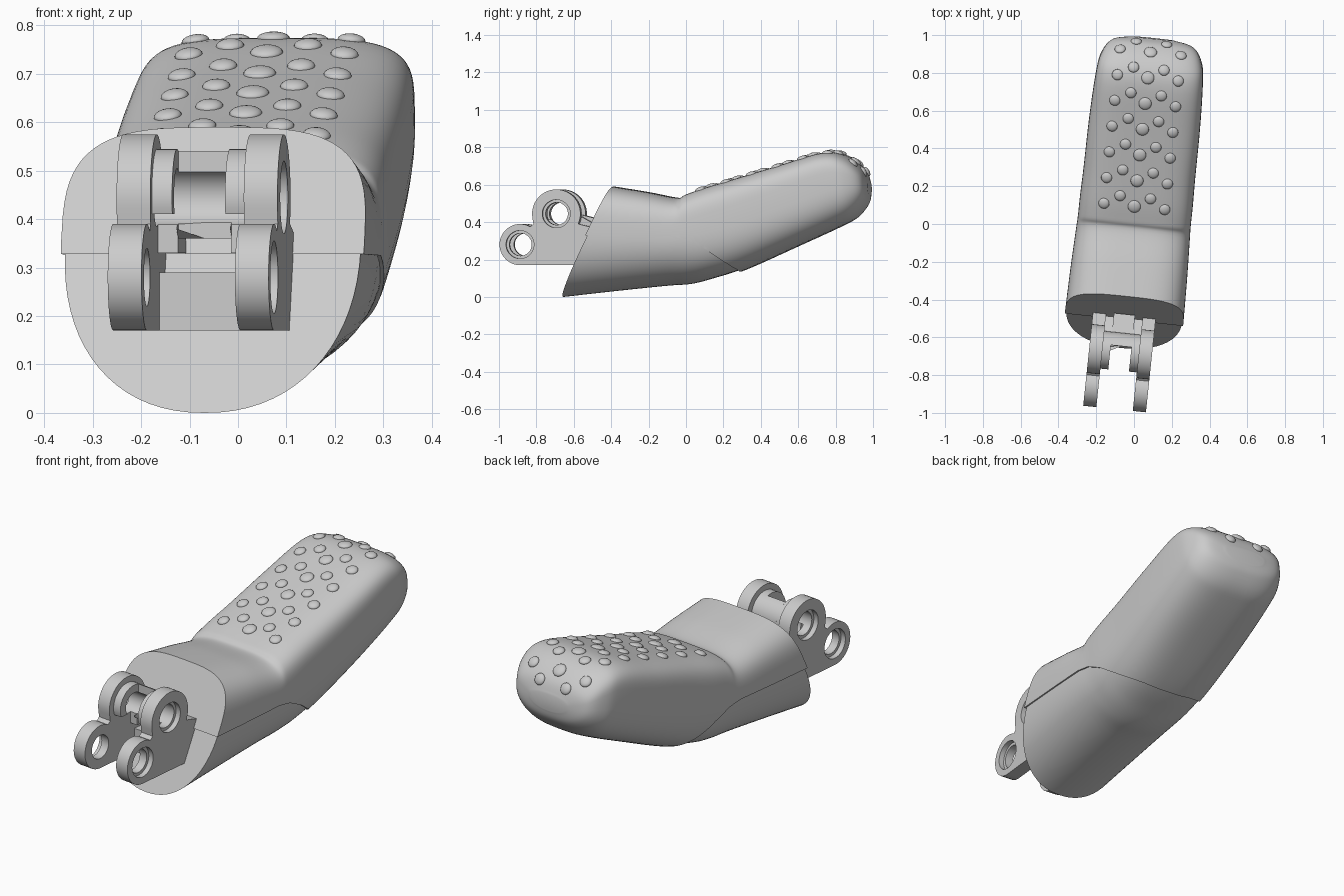
import bpy, bmesh, math
from mathutils import Matrix, Vector
from mathutils.bvhtree import BVHTree

if "Cube" in bpy.data.objects:
    bpy.data.objects.remove(bpy.data.objects["Cube"])

YAW = Matrix.Rotation(math.radians(-6), 4, 'Z')

grey = bpy.data.materials.new("plain_grey")
grey.use_nodes = True
grey.diffuse_color = (0.6, 0.6, 0.6, 1)
grey.node_tree.nodes["Principled BSDF"].inputs["Base Color"].default_value = (0.6, 0.6, 0.6, 1)


def make(name, bm):
    """Turn a bmesh in the straight frame into a yawed object."""
    bmesh.ops.recalc_face_normals(bm, faces=bm.faces[:])
    bm.transform(YAW)
    mesh = bpy.data.meshes.new(name)
    bm.to_mesh(mesh)
    bm.free()
    mesh.materials.append(grey)
    ob = bpy.data.objects.new(name, mesh)
    bpy.context.collection.objects.link(ob)
    return ob


def prism(name, profile, x0, x1):
    """Extrude a side profile of (y, z) points across x."""
    bm = bmesh.new()
    face = bm.faces.new([bm.verts.new((x0, y, z)) for y, z in profile])
    ext = bmesh.ops.extrude_face_region(bm, geom=[face])["geom"]
    bmesh.ops.translate(bm, vec=(x1 - x0, 0, 0),
                        verts=[g for g in ext if isinstance(g, bmesh.types.BMVert)])
    return make(name, bm)


def arc(c, r, a0, a1, n=24):
    return [(c[0] + r * math.cos(math.radians(a0 + (a1 - a0) * i / n)),
             c[1] + r * math.sin(math.radians(a0 + (a1 - a0) * i / n))) for i in range(n + 1)]


def disc(c, r):
    return arc(c, r, 0, 360, 48)[:-1]


def box(y0, y1, z0, z1):
    return [(y0, z0), (y1, z0), (y1, z1), (y0, z1)]


def carve(ob, cutters):
    """Cut shapes away, bake the result and drop the cutters."""
    for c in cutters:
        c.hide_render = True
        mod = ob.modifiers.new("cut", 'BOOLEAN')
        mod.operation, mod.solver, mod.object = 'DIFFERENCE', 'EXACT', c
    dg = bpy.context.evaluated_depsgraph_get()
    ob_mesh = bpy.data.meshes.new_from_object(ob.evaluated_get(dg))
    ob.modifiers.clear()
    ob.data = ob_mesh
    for c in cutters:
        bpy.data.objects.remove(c)


def smooth(ob, angle=32):
    bpy.ops.object.select_all(action='DESELECT')
    ob.select_set(True)
    bpy.context.view_layer.objects.active = ob
    bpy.ops.object.shade_smooth_by_angle(angle=math.radians(angle))


# Body stations: bottom y, bottom z, top y, top z, half width, roundness below and above
STATIONS = [
    (-.67, .0, -.385, .59, .315, 2.2, 3.4),
    (-.35, .035, -.2, .56, .31, 2.2, 3.4),
    (-.1, .06, -.04, .53, .303, 2.2, 3.5),
    (.03, .07, .01, .548, .3, 2.3, 4),
    (.15, .1, .1, .58, .3, 2.6, 4),
    (.32, .155, .25, .625, .297, 2.8, 4),
    (.6, .28, .5, .7, .295, 3, 4),
    (.83, .385, .74, .77, .285, 3, 4),
    (.92, .435, .86, .757, .267, 2.8, 3.6),
    (.975, .5, .95, .69, .215, 2.5, 3),
    (.99, .55, .985, .62, .11, 2.2, 2.5),
]


def spline(rows, steps=6):
    out = []
    for i in range(len(rows) - 1):
        a, b, c, d = (rows[min(max(i + k, 0), len(rows) - 1)] for k in (-1, 0, 1, 2))
        for s in range(steps):
            t = s / steps
            out.append([q + .5 * t * (r - p + t * (2 * p - 5 * q + 4 * r - w + t * (3 * (q - r) + w - p)))
                        for p, q, r, w in zip(a, b, c, d)])
    return out + [rows[-1]]


def loft(name, rows, n=72):
    bm = bmesh.new()
    rings = []
    for yb, zb, yt, zt, w, low, high in spline(rows):
        ring = []
        for i in range(n):
            a = 2 * math.pi * i / n
            c, s = math.cos(a), math.sin(a)
            e = 2 / (high if s > 0 else low)
            x = w * math.copysign(abs(c) ** e, c)
            h = .6 + (.4 if s > 0 else .6) * math.copysign(abs(s) ** e, s)
            ring.append(bm.verts.new((x, yb + (yt - yb) * h, zb + (zt - zb) * h)))
        rings.append(ring)
    for r0, r1 in zip(rings, rings[1:]):
        for i in range(n):
            bm.faces.new((r0[i], r0[(i + 1) % n], r1[(i + 1) % n], r1[i]))
    bm.faces.new(rings[0])
    bm.faces.new(rings[-1])
    return make(name, bm)


# Upper shell, cut away below a curved seam
shell = loft("finger_shell", [(a, b - .01, c, d, w, p, q) for a, b, c, d, w, p, q in STATIONS])
seam = [(-.9, .33), (-.05, .325), (.03, .31), (.12, .265), (.29, .145), (.31, .1), (.31, -.3), (-.9, -.3)]
carve(shell, [prism("seam_cutter", seam, -.6, .6)])
smooth(shell)

# Slightly recessed lower shell
lower = loft("lower_shell", [(a * .985, b, c * .985, d - .02, w - .008, p, q)
                             for a, b, c, d, w, p, q in STATIONS[:7]])
smooth(lower)

# Hinge bracket
FRONT, REAR = (-.875, .28), (-.68, .445)
cheek = (arc(FRONT, .11, 270, 60) + [(-.803, .39)] + arc(REAR, .13, 190, -25)
         + [(-.52, .38), (-.45, .36), (-.45, .17)])
for side, label in ((-1, "right"), (1, "left")):
    plate = prism(label + "_hinge_plate", cheek, side * .097, side * .167)
    cuts = []
    for c in (FRONT, REAR):
        cuts.append(prism("bore", disc(c, .06), side * .05, side * .2))
        cuts.append(prism("counterbore", disc(c, .075), side * .14, side * .2))
    carve(plate, cuts)
    smooth(plate)
    # Inner sleeve beside each plate
    sleeve = prism(label + "_hinge_sleeve", arc(REAR, .1, 200, 0) + [(-.5, .4), (-.5, .33), (-.66, .33), (-.66, .41)],
                   side * .055, side * .1)
    carve(sleeve, [prism("bore", disc(REAR, .06), -.2, .2)])
    smooth(sleeve)

# Cross bar between the sleeves and the lower bridge
bar = prism("hinge_cross_bar", arc(REAR, .1, 90, 0) + [(-.48, .42), (-.48, .36), (-.65, .36), (-.68, .38)], -.056, .056)
carve(bar, [prism("bore", disc(REAR, .06), -.2, .2),
            prism("notch", box(-.9, -.65, .3, .6), -.055, .055)])
smooth(bar)
prism("hinge_bridge", box(-.63, -.48, .17, .29), -.1, .1)

# Grip studs laid onto the pad surface
tree = BVHTree.FromObject(shell, bpy.context.evaluated_depsgraph_get())
bm = bmesh.new()
for col in range(5):
    for row in range(7):
        p = YAW @ Vector((-.17 + .081 * col, .092 + .049 * (col % 2) + .137 * row, 2))
        hit, normal, _, _ = tree.ray_cast(p, Vector((0, 0, -1)))
        if hit is None:
            continue
        r = .034 if col == 2 else .029
        m = (YAW.inverted() @ Matrix.Translation(hit) @ normal.to_track_quat('Z', 'Y').to_matrix().to_4x4()
             @ Matrix.Diagonal((r, r, .014, 1)))
        bmesh.ops.create_uvsphere(bm, u_segments=20, v_segments=10, radius=1, matrix=m)
smooth(make("grip_studs", bm), 60)
